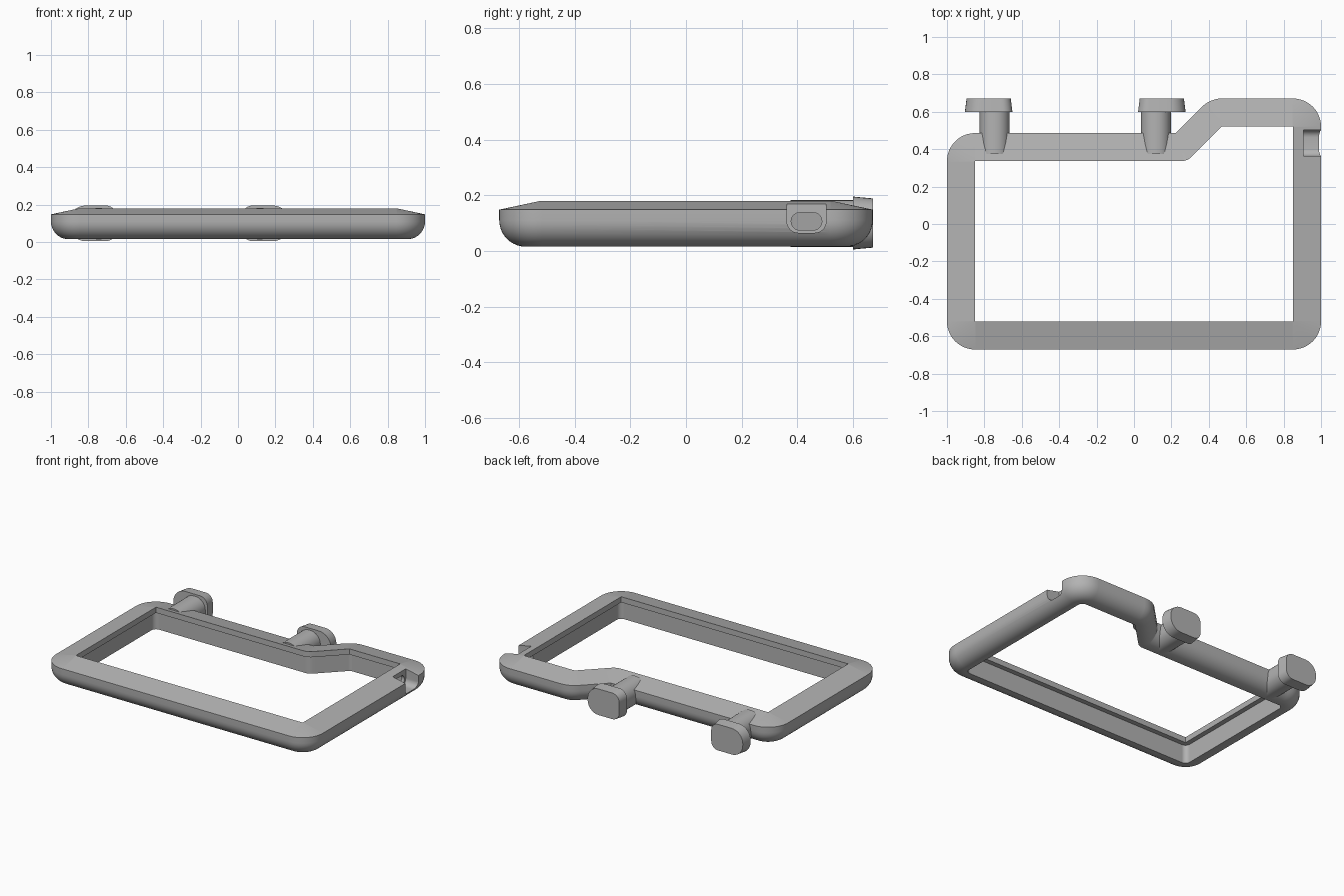
import bpy, bmesh, math
from mathutils import Vector

if "Cube" in bpy.data.objects:
    bpy.data.objects.remove(bpy.data.objects["Cube"])

grey = bpy.data.materials.new("plain grey")
grey.use_nodes = True
grey.diffuse_color = (0.45, 0.45, 0.45, 1)
grey.node_tree.nodes["Principled BSDF"].inputs["Base Color"].default_value = grey.diffuse_color


def loft(name, rings, closed=False):
    """Skin a list of equal-length rings; closed joins the last ring to the first."""
    bm = bmesh.new()
    loops = [[bm.verts.new(p) for p in ring] for ring in rings]
    n = len(rings[0])
    pairs = list(zip(loops, loops[1:]))
    if closed:
        pairs.append((loops[-1], loops[0]))
    for a, b in pairs:
        for i in range(n):
            j = (i + 1) % n
            bm.faces.new((a[i], a[j], b[j], b[i]))
    if not closed:
        bm.faces.new(loops[0])
        bm.faces.new(loops[-1])
    bmesh.ops.remove_doubles(bm, verts=bm.verts, dist=1e-5)
    bmesh.ops.recalc_face_normals(bm, faces=bm.faces)
    mesh = bpy.data.meshes.new(name)
    bm.to_mesh(mesh)
    bm.free()
    obj = bpy.data.objects.new(name, mesh)
    bpy.context.collection.objects.link(obj)
    mesh.materials.append(grey)
    return obj


def activate(obj):
    bpy.ops.object.select_all(action='DESELECT')
    obj.select_set(True)
    bpy.context.view_layer.objects.active = obj


def smooth(obj):
    activate(obj)
    bpy.ops.object.shade_smooth_by_angle(angle=math.radians(30))


def rounded_rect(w, h, r_right, r_left, steps=8):
    """Rounded rectangle centred on the origin, with a corner radius for each side."""
    pts = []
    for k, (sx, sy) in enumerate([(1, 1), (-1, 1), (-1, -1), (1, -1)]):
        r = r_right if sx > 0 else r_left
        for i in range(steps + 1):
            a = math.pi / 2 * (k + i / steps)
            pts.append((sx * (w / 2 - r) + r * math.cos(a),
                        sy * (h / 2 - r) + r * math.sin(a)))
    return pts


# Frame: stations around the opening, each with an inner and an outer point
WIDTH = 0.15
opening = [Vector(p) for p in [(-0.85, -0.521), (0.85, -0.521), (0.85, 0.521),
                               (0.47, 0.521), (0.285, 0.336), (-0.85, 0.336)]]
stations = []
for i, p in enumerate(opening):
    d0 = (p - opening[i - 1]).normalized()
    d1 = (opening[(i + 1) % len(opening)] - p).normalized()
    n0, n1 = Vector((d0.y, -d0.x)), Vector((d1.y, -d1.x))
    outside = d0.cross(d1) > 0
    gap = 0.004 if outside else 0.07      # short lead-in keeps the long bars flat
    before, after = p - d0 * gap, p + d1 * gap
    stations.append((before, before + n0 * WIDTH))
    if outside:               # outside corner: round sweep about the inner point
        turn = d0.angle(d1)
        start = math.atan2(n0.y, n0.x)
        steps = max(4, round(turn / math.radians(7.5)))
        for k in range(steps + 1):
            a = start + turn * k / steps
            stations.append((p, p + WIDTH * Vector((math.cos(a), math.sin(a)))))
    else:                     # re-entrant corner: sharp outside, eased inside
        mid = (n0 + n1).normalized()
        q = p + mid * WIDTH / mid.dot(n0)
        for k in range(7):
            t = k / 6
            ease = p - d0 * 0.035 * (1 - t) ** 2 + d1 * 0.035 * t ** 2
            stations.append((ease, q))
    stations.append((after, after + n1 * WIDTH))

# Cross-section: sloped top, rounded lower outside edge, recess below an inner lip
RADIUS, BOTTOM, RECESS, LIP = 0.095, 0.015, 0.22, 0.142
section = [(0, 0.18), (1, 0.148)]
for k in range(11):
    a = math.pi / 2 * k / 10
    section.append((1 - RADIUS / WIDTH * (1 - math.cos(a)),
                    BOTTOM + RADIUS * (1 - math.sin(a))))
section += [(RECESS, BOTTOM), (RECESS, LIP), (0, LIP)]
frame = loft("frame", [[(*p.lerp(q, f), z) for f, z in section] for p, q in stations], True)


def cut(obj, name, outline, y, z, x0, x1):
    """Cut an outline, swept along x, out of an object."""
    tool = loft(name, [[(x, y + u, z + v) for u, v in outline] for x in (x0, x1)])
    tool.hide_render = True
    mod = obj.modifiers.new(name, 'BOOLEAN')
    mod.operation, mod.solver, mod.object = 'DIFFERENCE', 'EXACT', tool
    activate(obj)
    bpy.ops.object.modifier_apply(modifier=name)
    bpy.data.objects.remove(tool)


# Port pocket, open at the top, with an oval hole behind it
cut(frame, "port_pocket", rounded_rect(0.14, 0.24, 0.04, 0.04), 0.433, 0.185, 0.905, 1.1)
cut(frame, "port_hole", rounded_rect(0.11, 0.062, 0.03, 0.03), 0.433, 0.106, 0.8, 0.95)
smooth(frame)

# Two mirrored pegs on the back bar, each a post with a wider tapered head set outward
for side, x, out in (("right", -0.745, -1), ("left", 0.117, 1)):
    post = loft(side + "_peg_post", [[(x + u, y, 0.098 + v)
                                      for u, v in rounded_rect(0.16, 0.168, 0.075, 0.075)]
                                     for y in (0.375, 0.62)])
    smooth(post)
    big, small = 0.088, 0.055
    outline = rounded_rect(0.254, 0.19, big, small) if out > 0 else rounded_rect(0.254, 0.19, small, big)
    head = loft(side + "_peg_head", [[(x + out * 0.032 + u * s, y, 0.1 + v * s) for u, v in outline]
                                     for y, s in ((0.6, 1), (0.671, 0.93))])
    smooth(head)
